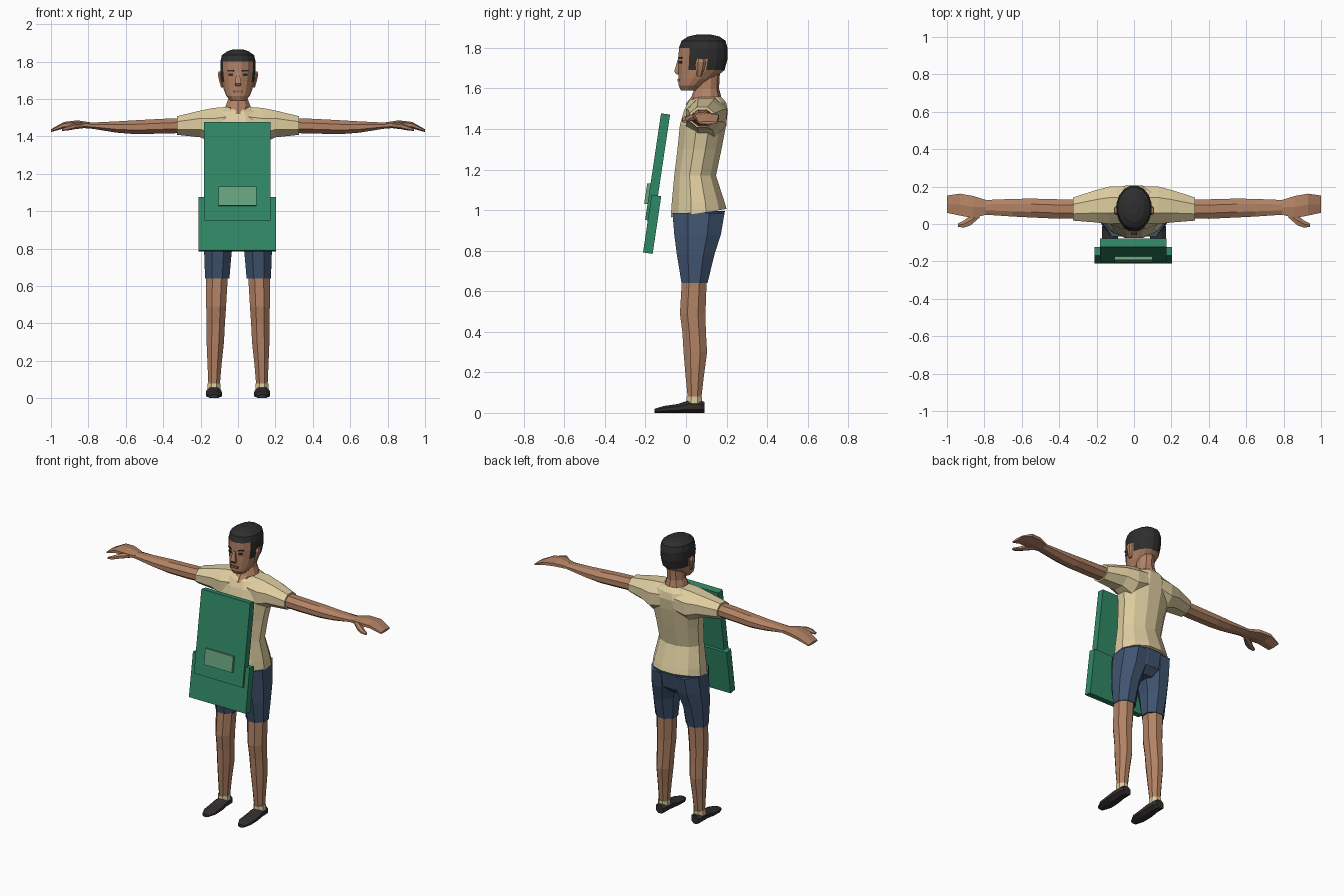
import bpy, bmesh, math
from mathutils import Matrix, Vector


def mat(name, r, g, b):
    """Flat material from 0-255 sRGB."""
    lin = [((c / 255 + 0.055) / 1.055) ** 2.4 for c in (r, g, b)]
    m = bpy.data.materials.new(name)
    m.diffuse_color = (*lin, 1)
    return m


skin = mat("skin", 178, 130, 100)
lips = mat("lips", 150, 98, 78)
cream = mat("cream cloth", 222, 205, 160)
navy = mat("navy cloth", 64, 84, 112)
black = mat("black hair", 46, 46, 47)
shoe = mat("shoe leather", 50, 46, 46)
green = mat("green", 48, 136, 102)
pale = mat("pale green", 104, 164, 126)


def finish(name, bm, mats, mirror=False):
    bmesh.ops.recalc_face_normals(bm, faces=bm.faces)
    me = bpy.data.meshes.new(name)
    bm.to_mesh(me)
    bm.free()
    for m in mats:
        me.materials.append(m)
    ob = bpy.data.objects.new(name, me)
    bpy.context.collection.objects.link(ob)
    if mirror:
        ob.modifiers.new("mirror", 'MIRROR')
    return ob


def loft(name, axis, rings, mats, n=8, mirror=False, tilt=0.0, rule=None):
    """Skin n-sided rings (t, a0, a1, b0, b1) stacked along an axis."""
    bm = bmesh.new()
    k = 1 / math.cos(math.pi / n)
    loops = []
    for i, (t, a0, a1, b0, b1) in enumerate(rings):
        loop = []
        for j in range(n):
            ang = (j + 0.5) * 2 * math.pi / n
            a = (a0 + a1) / 2 + (a1 - a0) / 2 * k * math.cos(ang)
            db = (b1 - b0) / 2 * k * math.sin(ang)
            b = (b0 + b1) / 2 + db
            tt = t + (tilt * db if i == 0 else 0)
            co = {'x': (tt, a, b), 'y': (a, tt, b), 'z': (a, b, tt)}[axis]
            loop.append(bm.verts.new(co))
        loops.append(loop)
    for lo, hi in zip(loops, loops[1:]):
        for j in range(n):
            q = (j + 1) % n
            bm.faces.new((lo[j], lo[q], hi[q], hi[j]))
    bm.faces.new(loops[0])
    bm.faces.new(loops[-1])
    if rule:
        for f in bm.faces:
            f.material_index = rule(f.calc_center_median())
    return finish(name, bm, mats, mirror)


def sym(rings):
    """Rings given as (z, half width, front, back)."""
    return [(z, -w, w, f, b) for z, w, f, b in rings]


def box(name, centre, size, m, rot=0.0, axis='X', mirror=False):
    bm = bmesh.new()
    bmesh.ops.create_cube(bm, size=1)
    mtx = (Matrix.Translation(Vector(centre)) @ Matrix.Rotation(rot, 4, axis)
           @ Matrix.Diagonal((*size, 1)))
    bmesh.ops.transform(bm, matrix=mtx, verts=bm.verts)
    return finish(name, bm, [m], mirror)


# Head, with hair on the crown, back and sideburns
def hair_rule(c):
    if c.z > 1.80:
        return 1
    around_ear = c.z < 1.745 and 0.06 < c.y < 0.10
    return int(c.z > 1.69 and c.y > 0.03 and not around_ear)


loft("head", 'z', sym([
    (1.590, 0.040, -0.025, 0.055), (1.615, 0.062, -0.036, 0.090),
    (1.650, 0.076, -0.036, 0.140), (1.690, 0.086, -0.037, 0.190),
    (1.745, 0.093, -0.037, 0.205), (1.800, 0.094, -0.035, 0.205),
    (1.835, 0.086, -0.022, 0.195), (1.856, 0.055, 0.010, 0.165),
    (1.865, 0.025, 0.050, 0.125)]), [skin, black], n=16, rule=hair_rule)
loft("nose", 'z', sym([(1.668, 0.013, -0.046, 0), (1.684, 0.017, -0.058, 0),
                       (1.742, 0.008, -0.041, 0)]), [skin], n=4)
box("mouth", (0, -0.034, 1.640), (0.048, 0.018, 0.013), lips)
box("eye", (0.038, -0.0265, 1.729), (0.028, 0.007, 0.013), black,
    math.radians(28), 'Z', True)
box("eyebrow", (0.038, -0.0265, 1.752), (0.038, 0.008, 0.008), black,
    math.radians(28), 'Z', True)
loft("ear", 'z', [(1.660, 0.076, 0.090, 0.055, 0.075),
                  (1.695, 0.082, 0.100, 0.052, 0.088),
                  (1.730, 0.085, 0.108, 0.050, 0.095),
                  (1.748, 0.085, 0.104, 0.058, 0.088)],
     [skin], n=6, mirror=True)
loft("neck", 'z', sym([
    (1.520, 0.045, 0.000, 0.150), (1.558, 0.068, 0.030, 0.170),
    (1.600, 0.052, 0.045, 0.160), (1.690, 0.052, 0.050, 0.165)]),
    [skin], n=10)

# Shirt
loft("shirt_body", 'z', sym([
    (0.985, 0.174, -0.075, 0.200), (1.040, 0.168, -0.070, 0.190),
    (1.170, 0.145, -0.058, 0.148), (1.300, 0.155, -0.042, 0.175),
    (1.420, 0.175, -0.030, 0.198), (1.490, 0.165, -0.010, 0.206),
    (1.532, 0.120, 0.010, 0.198), (1.560, 0.062, 0.042, 0.172)]),
    [cream], n=12, tilt=0.15)
loft("sleeve", 'x', [
    (0.050, 0.005, 0.200, 1.380, 1.558), (0.130, 0.000, 0.200, 1.360, 1.552),
    (0.200, 0.008, 0.182, 1.395, 1.538), (0.325, 0.018, 0.142, 1.408, 1.508)],
    [cream], mirror=True)

# Arms and hands
loft("arm", 'x', [
    (0.290, 0.030, 0.130, 1.418, 1.498), (0.400, 0.028, 0.132, 1.415, 1.494),
    (0.550, 0.035, 0.136, 1.412, 1.486), (0.650, 0.040, 0.134, 1.420, 1.480),
    (0.800, 0.050, 0.128, 1.444, 1.473)], [skin], mirror=True)
loft("hand", 'x', [
    (0.790, 0.050, 0.128, 1.444, 1.473), (0.860, 0.032, 0.150, 1.449, 1.483),
    (0.930, 0.045, 0.162, 1.445, 1.475), (1.000, 0.060, 0.152, 1.424, 1.437)],
    [skin], n=6, mirror=True)
loft("thumb", 'x', [
    (0.825, 0.035, 0.070, 1.446, 1.472), (0.875, -0.008, 0.045, 1.440, 1.468),
    (0.910, -0.020, 0.018, 1.433, 1.455),
    (0.940, -0.015, 0.003, 1.430, 1.442)], [skin], n=6, mirror=True)

# Shorts
loft("shorts_seat", 'z', sym([
    (0.850, 0.090, -0.030, 0.130), (0.890, 0.160, -0.058, 0.172),
    (0.995, 0.171, -0.068, 0.192)]), [navy], n=12)
loft("shorts_leg", 'z', [
    (0.640, 0.046, 0.176, -0.022, 0.106), (0.780, 0.034, 0.181, -0.045, 0.140),
    (0.880, 0.004, 0.179, -0.058, 0.172), (0.985, 0.000, 0.170, -0.066, 0.190)],
    [navy], mirror=True)

# Legs, socks and shoes
loft("leg", 'z', [
    (0.060, 0.098, 0.158, 0.010, 0.074), (0.180, 0.088, 0.163, -0.002, 0.088),
    (0.300, 0.075, 0.168, -0.012, 0.104), (0.400, 0.070, 0.168, -0.018, 0.098),
    (0.490, 0.064, 0.170, -0.030, 0.096), (0.660, 0.054, 0.171, -0.020, 0.102)],
    [skin], mirror=True)
loft("sock", 'z', [(0.045, 0.094, 0.163, 0.002, 0.080),
                   (0.080, 0.094, 0.163, 0.004, 0.080)], [cream], mirror=True)
loft("shoe", 'y', [
    (-0.155, 0.108, 0.152, 0, 0.020), (-0.110, 0.086, 0.170, 0, 0.034),
    (-0.040, 0.086, 0.172, 0, 0.044), (0.010, 0.090, 0.168, 0, 0.061),
    (0.075, 0.092, 0.166, 0, 0.060), (0.090, 0.102, 0.156, 0, 0.054)],
    [shoe], mirror=True)

# Carried case: tall panel, wider pocket and a label plate
lean = -0.148
box("case_panel", (-0.003, -0.140, 1.211), (0.356, 0.045, 0.532), green, lean)
box("case_pocket", (-0.003, -0.167, 0.930), (0.414, 0.048, 0.288), green, lean)
box("case_label", (-0.003, -0.186, 1.080), (0.204, 0.026, 0.102), pale, lean)
